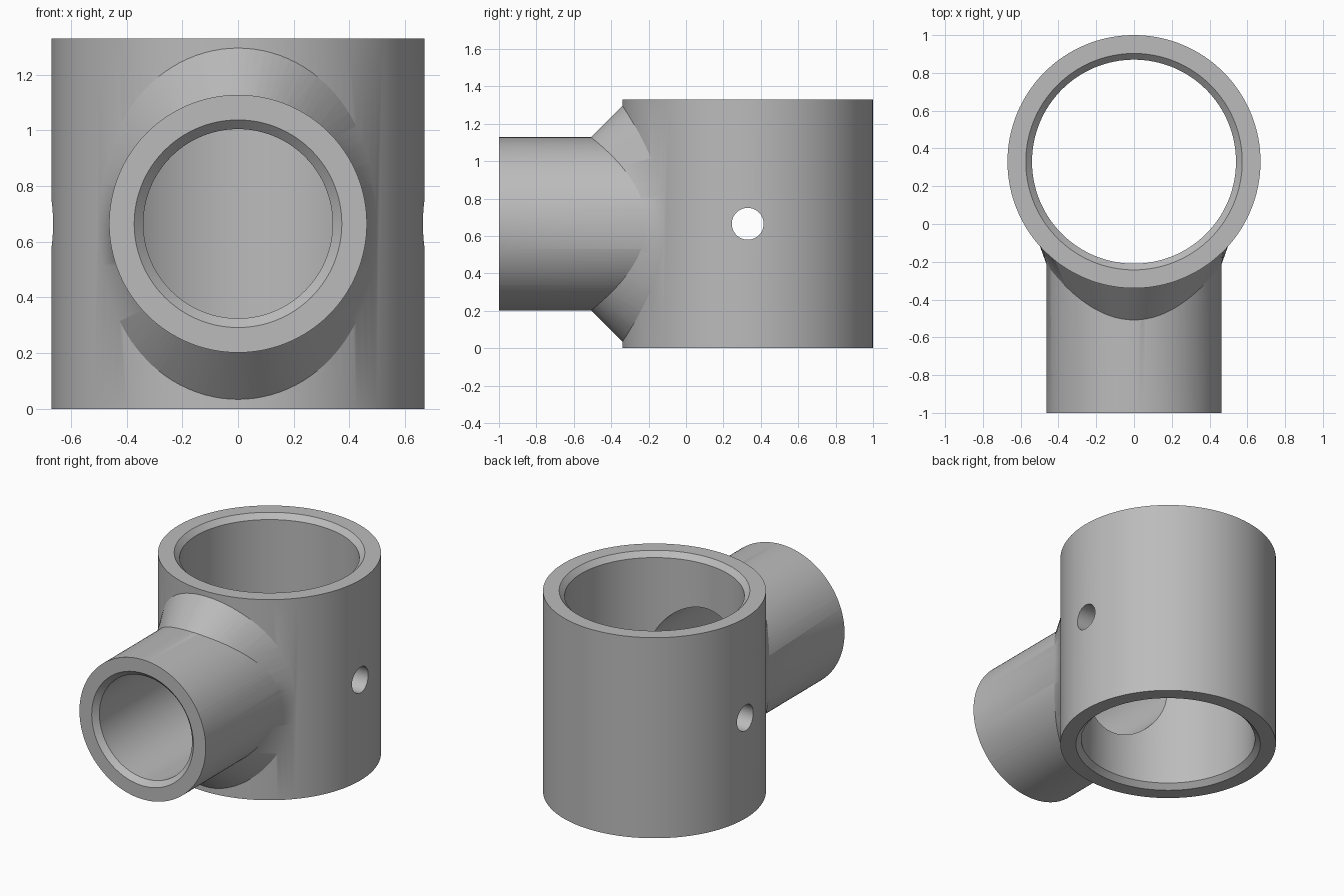
import bpy, bmesh, math
from mathutils import Matrix

if "Cube" in bpy.data.objects:
    bpy.data.objects.remove(bpy.data.objects["Cube"], do_unlink=True)

SEG = 128
MAIN_R, MAIN_BORE, HEIGHT, MAIN_Y = 0.67, 0.54, 1.33, 0.33
ARM_R, ARM_BORE, ARM_Z = 0.463, 0.34, HEIGHT / 2
BEVEL = 0.033

grey = bpy.data.materials.new("matte grey")
grey.use_nodes = True
colour = (0.5, 0.5, 0.5, 1)
grey.diffuse_color = colour
grey.node_tree.nodes["Principled BSDF"].inputs["Base Color"].default_value = colour


def loft(name, rings, matrix=Matrix(), closed=False):
    """Skin rings of points; cap the ends, or join last ring to first."""
    bm = bmesh.new()
    loops = [[bm.verts.new(p) for p in ring] for ring in rings]
    pairs = list(zip(loops, loops[1:]))
    if closed:
        pairs.append((loops[-1], loops[0]))
    else:
        bm.faces.new(loops[0])
        bm.faces.new(loops[-1])
    for a, b in pairs:
        for i in range(SEG):
            j = (i + 1) % SEG
            bm.faces.new((a[i], a[j], b[j], b[i]))
    bm.transform(matrix)
    bmesh.ops.recalc_face_normals(bm, faces=bm.faces)
    mesh = bpy.data.meshes.new(name)
    bm.to_mesh(mesh)
    bm.free()
    mesh.materials.append(grey)
    obj = bpy.data.objects.new(name, mesh)
    bpy.context.collection.objects.link(obj)
    return obj


def circle(r, z):
    return [(r * math.cos(t), r * math.sin(t), z)
            for t in (math.tau * i / SEG for i in range(SEG))]


def turned(name, profile, matrix):
    return loft(name, [circle(r, z) for r, z in profile], matrix)


def combine(target, tool, operation):
    """Apply a boolean and drop the helper."""
    mod = target.modifiers.new("boolean", "BOOLEAN")
    mod.operation, mod.solver, mod.object = operation, "EXACT", tool
    bpy.context.view_layer.objects.active = target
    bpy.ops.object.modifier_apply(modifier=mod.name)
    bpy.data.objects.remove(tool, do_unlink=True)


# Axes: the upright sleeve, the forward arm and the sideways pin
upright = Matrix.Translation((0, MAIN_Y, 0))
forward = Matrix.Translation((0, -1, ARM_Z)) @ Matrix.Rotation(-math.pi / 2, 4, "X")
sideways = Matrix.Translation((-1, MAIN_Y, ARM_Z)) @ Matrix.Rotation(math.pi / 2, 4, "Y")

# Sleeve and arm as solids
fitting = turned("pipe_tee", [(MAIN_R, 0), (MAIN_R, HEIGHT)], upright)
arm = turned("arm", [(ARM_R, 0), (ARM_R, 1)], forward)

# Sloped collar in the corner, wide above and below and narrow at the sides
def sleeve_y(x):
    return MAIN_Y - math.sqrt(MAIN_R ** 2 - x ** 2)


rings = [[], [], [], []]
for i in range(SEG):
    t = math.tau * i / SEG
    s, c = math.sin(t), math.cos(t)
    spread = 0.5 + 0.135 * c * c
    lip_y = -0.22 - 0.29 * c * c
    foot_y = sleeve_y(spread * s)
    inner = 0.41
    for ring, r, y in zip(rings, (inner, ARM_R - 0.002, spread, inner),
                          (lip_y, lip_y, foot_y + 0.004, sleeve_y(inner * s) + 0.06)):
        ring.append((r * s, y, ARM_Z + r * c))
collar = loft("collar", rings, closed=True)

combine(fitting, arm, "UNION")
combine(fitting, collar, "UNION")

# Bores with bevelled mouths
main_bore = turned("main_bore", [
    (MAIN_BORE + 2 * BEVEL, -BEVEL), (MAIN_BORE, BEVEL),
    (MAIN_BORE, HEIGHT - BEVEL), (MAIN_BORE + 2 * BEVEL, HEIGHT + BEVEL)], upright)
arm_bore = turned("arm_bore", [
    (ARM_BORE + 2 * BEVEL, -BEVEL), (ARM_BORE, BEVEL), (ARM_BORE, 1.2)], forward)
pin_hole = turned("pin_hole", [(0.085, 0), (0.085, 2)], sideways)
for tool in (main_bore, arm_bore, pin_hole):
    combine(fitting, tool, "DIFFERENCE")

bpy.ops.object.select_all(action="DESELECT")
fitting.select_set(True)
bpy.context.view_layer.objects.active = fitting
bpy.ops.object.shade_smooth_by_angle(angle=math.radians(25))
